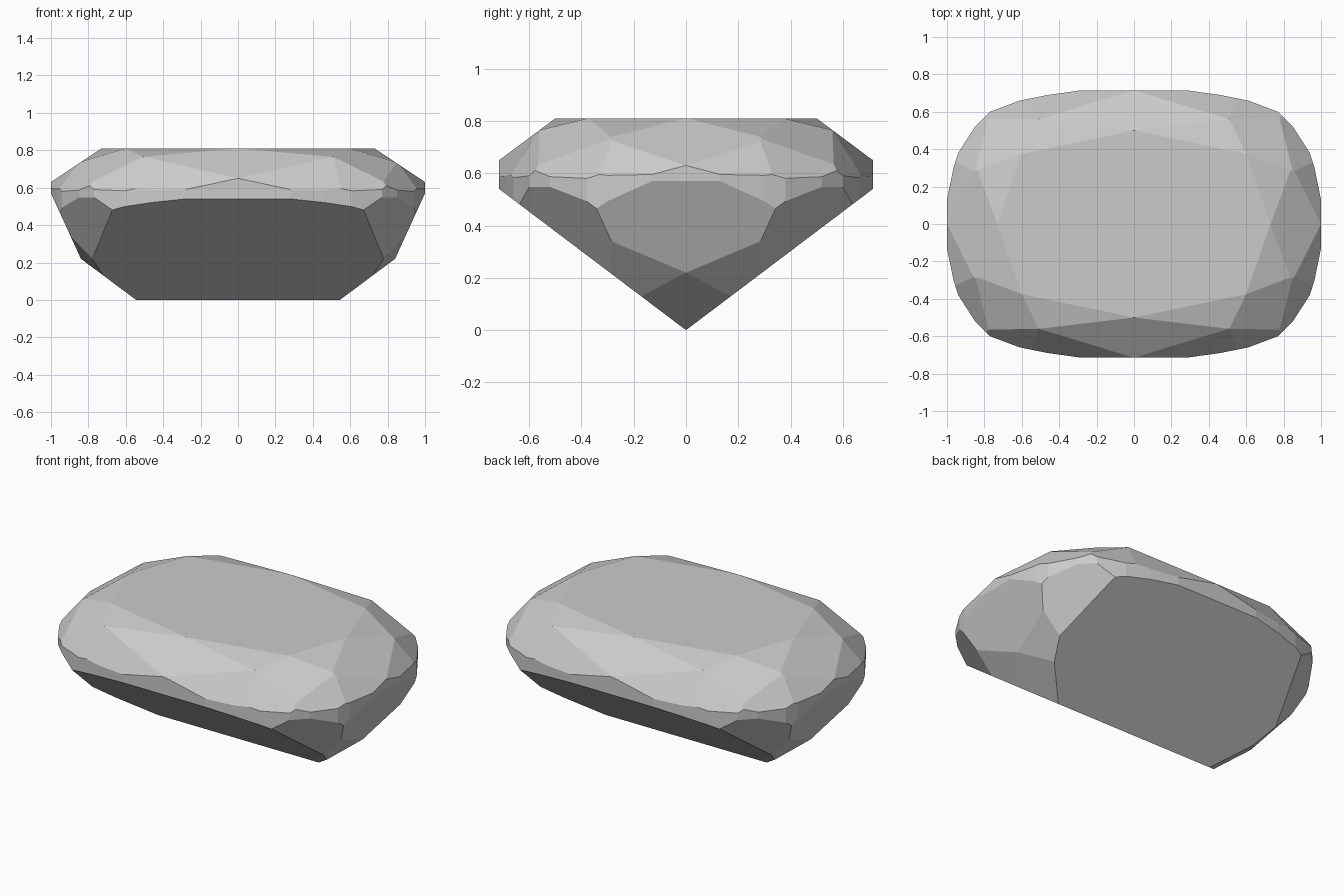
import bpy
import bmesh
from mathutils import Vector

cube = bpy.data.objects.get("Cube")
if cube:
    bpy.data.objects.remove(cube, do_unlink=True)

HEIGHT = 0.81

# Cushion outline of the girdle, one quarter from side to front
QUARTER = [(1, 0.13), (0.965, 0.3), (0.94, 0.38), (0.85, 0.52), (0.77, 0.6),
           (0.61, 0.66), (0.46, 0.69), (0.28, 0.715)]

# Crown corner points
table_front, table_corner, table_side = (0, -0.5, HEIGHT), (0.6, -0.375, HEIGHT), (0.73, 0, HEIGHT)
star_front, star_side = (0.51, -0.56, 0.765), (0.85, -0.28, 0.735)
rim_front, rim_corner, rim_side = (0, -0.715, 0.65), (0.79, -0.575, 0.615), (1, 0, 0.63)
dip_front, dip_side = (0.55, -0.672, 0.595), (0.956, -0.33, 0.595)

# Pavilion corner points
keel_end, end_top = (0.545, 0, 0), (0.84, 0, 0.22)
belly, shoulder = (0.78, -0.29, 0.22), (0.895, -0.285, 0.34)

# Three points on each facet of one quarter
FACETS = [
    # main crown facets
    (table_front, rim_front, (1, -0.5, HEIGHT)),
    (table_corner, star_front, star_side),
    (table_side, rim_side, (0.73, 1, HEIGHT)),
    # star facets
    (table_front, table_corner, star_front),
    (table_corner, table_side, star_side),
    # upper girdle facets
    (star_front, rim_front, dip_front),
    (star_front, dip_front, rim_corner),
    (star_side, rim_corner, dip_side),
    (star_side, dip_side, rim_side),
    # pavilion facets
    (keel_end, (0, 0, 0), (0, -0.715, 0.54)),
    (keel_end, end_top, (0.545, 1, 0)),
    (end_top, (1, 0, 0.57), (0.84, 1, 0.22)),
    (end_top, shoulder, belly),
    (belly, shoulder, (0.67, -0.642, 0.485)),
]


def facet_planes():
    """Mirror every facet into all four quarters, without repeats."""
    centre, seen = Vector((0, 0, HEIGHT / 2)), set()
    for points in FACETS:
        for sx in (1, -1):
            for sy in (1, -1):
                a, b, c = (Vector((x * sx, y * sy, z)) for x, y, z in points)
                normal = (b - a).cross(c - a).normalized()
                if normal.dot(a - centre) < 0:
                    normal.negate()
                key = tuple(round(v, 4) for v in normal)
                if key not in seen:
                    seen.add(key)
                    yield a, normal


# Rough stone: the outline raised into a block
bm = bmesh.new()
half = QUARTER + [(-x, y) for x, y in reversed(QUARTER)]
outline = half + [(-x, -y) for x, y in half]
base = bm.faces.new([bm.verts.new((x, y, -0.1)) for x, y in outline])
block = bmesh.ops.extrude_face_region(bm, geom=[base], use_keep_orig=True)
for v in block["geom"]:
    if isinstance(v, bmesh.types.BMVert):
        v.co.z = HEIGHT

# Cut every facet and close it with a flat face
for point, normal in facet_planes():
    cut = bmesh.ops.bisect_plane(
        bm, geom=bm.verts[:] + bm.edges[:] + bm.faces[:], dist=1e-5,
        plane_co=point, plane_no=normal, clear_outer=True)
    rim = [e for e in cut["geom_cut"]
           if isinstance(e, bmesh.types.BMEdge) and e.is_boundary]
    if rim:
        bmesh.ops.edgeloop_fill(bm, edges=rim)
bmesh.ops.remove_doubles(bm, verts=bm.verts[:], dist=0.002)
bmesh.ops.recalc_face_normals(bm, faces=bm.faces[:])

mesh = bpy.data.meshes.new("cushion_gem")
bm.to_mesh(mesh)
bm.free()
gem = bpy.data.objects.new("cushion_gem", mesh)
bpy.context.collection.objects.link(gem)

# Pale grey stone
grey = bpy.data.materials.new("pale_grey")
grey.use_nodes = True
colour = (0.6, 0.6, 0.6, 1)
grey.diffuse_color = colour
grey.node_tree.nodes["Principled BSDF"].inputs["Base Color"].default_value = colour
mesh.materials.append(grey)
